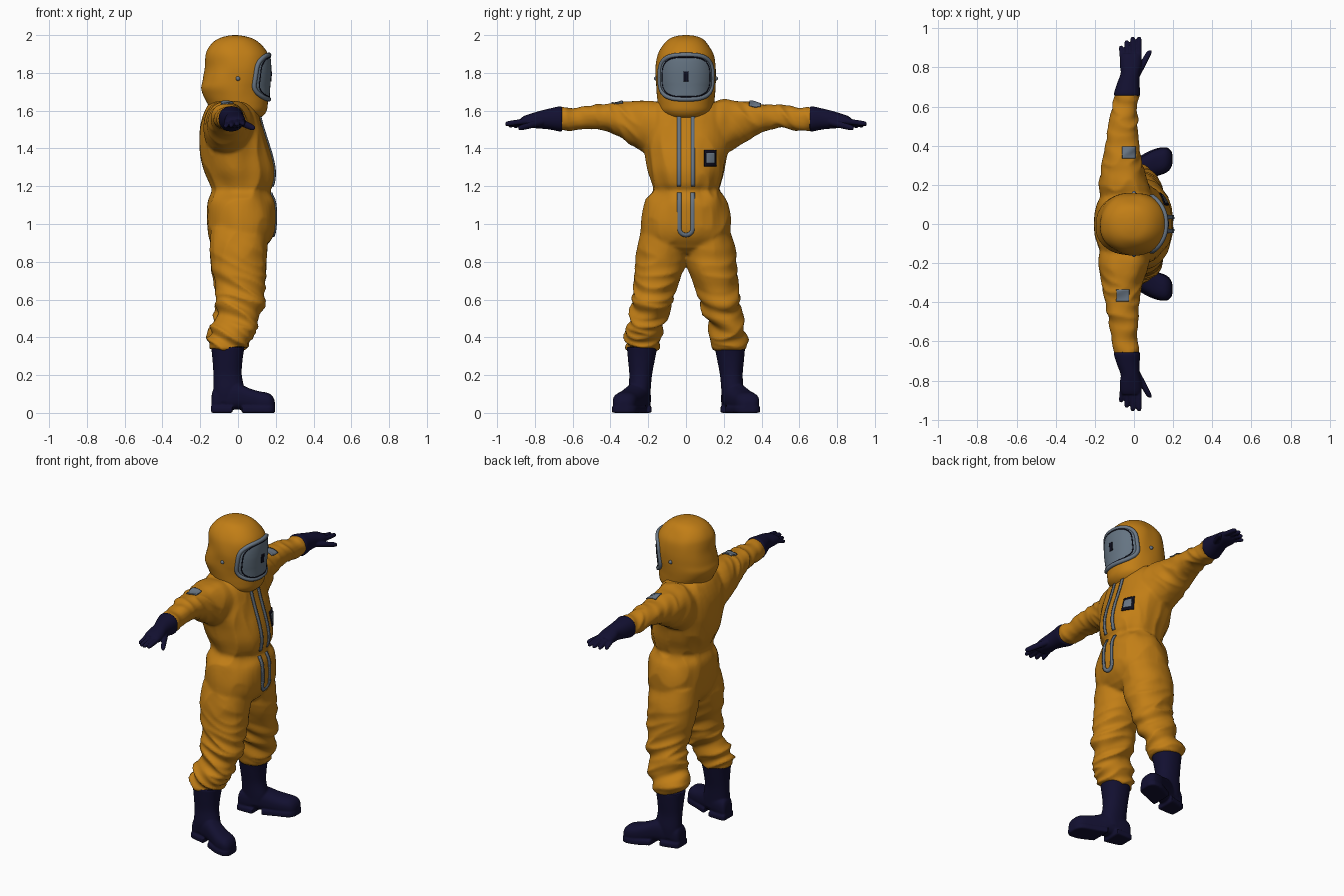
import bpy, bmesh, math
from mathutils import Vector, noise
from mathutils.bvhtree import BVHTree

if "Cube" in bpy.data.objects:
    bpy.data.objects.remove(bpy.data.objects["Cube"])


def material(name, rgb):
    m = bpy.data.materials.new(name)
    m.diffuse_color = (*rgb, 1)
    m.use_nodes = True
    m.node_tree.nodes["Principled BSDF"].inputs["Base Color"].default_value = m.diffuse_color
    return m


ORANGE = material("suit orange", (0.54, 0.21, 0.008))
NAVY = material("rubber navy", (0.006, 0.005, 0.03))
GREY = material("strip grey", (0.14, 0.18, 0.23))
GLASS = material("visor glass", (0.13, 0.175, 0.225))
BLACK = material("gap black", (0.004, 0.004, 0.012))


def catmull(a, b, c, d, t):
    return [0.5 * (2 * q + (r - p) * t + (2 * p - 5 * q + 4 * r - s) * t * t
                   + (3 * q - p - 3 * r + s) * t ** 3) for p, q, r, s in zip(a, b, c, d)]


def loft(bm, rows, axis, side=1, p=2.2, n=40, steps=4):
    """Closed tube through rows (t, a0, a1, b0, b1) along an axis; side=-1 mirrors in y."""
    last = len(rows) - 1
    dense = [catmull(rows[max(i - 1, 0)], rows[i], rows[i + 1], rows[min(i + 2, last)], k / steps)
             for i in range(last) for k in range(steps)] + [rows[-1]]
    rings = []
    for t, a0, a1, b0, b1 in dense:
        ring = []
        for k in range(n):
            c, s = math.cos(2 * math.pi * k / n), math.sin(2 * math.pi * k / n)
            a = (a0 + a1) / 2 + (a1 - a0) / 2 * math.copysign(abs(c) ** (2 / p), c)
            b = (b0 + b1) / 2 + (b1 - b0) / 2 * math.copysign(abs(s) ** (2 / p), s)
            x, y, z = {'z': (a, b, t), 'y': (a, t, b), 'x': (t, a, b)}[axis]
            ring.append(bm.verts.new((x, y * side, z)))
        rings.append(ring)
    faces = [bm.faces.new(rings[0]), bm.faces.new(rings[-1])]
    for r, q in zip(rings, rings[1:]):
        faces += [bm.faces.new((r[k], r[(k + 1) % n], q[(k + 1) % n], q[k])) for k in range(n)]
    bmesh.ops.recalc_face_normals(bm, faces=faces)


def finish(bm, name, mat, voxel=0, smooth=3):
    """Turn a bmesh into a smooth object, fusing overlapping tubes when voxel is set."""
    me = bpy.data.meshes.new(name)
    bm.to_mesh(me)
    bm.free()
    ob = bpy.data.objects.new(name, me)
    bpy.context.collection.objects.link(ob)
    if voxel:
        mod = ob.modifiers.new("fuse", 'REMESH')
        mod.mode, mod.voxel_size = 'VOXEL', voxel
        mod = ob.modifiers.new("soften", 'SMOOTH')
        mod.factor, mod.iterations = 0.5, smooth
        dg = bpy.context.evaluated_depsgraph_get()
        new = bpy.data.meshes.new_from_object(ob.evaluated_get(dg))
        ob.modifiers.clear()
        ob.data = new
    ob.data.materials.clear()
    ob.data.materials.append(mat)
    ob.data.polygons.foreach_set("use_smooth", [True] * len(ob.data.polygons))
    return ob


def displace(ob, func):
    moves = [v.normal * func(v.co) for v in ob.data.vertices]
    for v, m in zip(ob.data.vertices, moves):
        v.co += m
    ob.data.update()


def tree(ob):
    return BVHTree.FromPolygons([v.co.copy() for v in ob.data.vertices],
                                [tuple(f.vertices) for f in ob.data.polygons])


def project(bvh, point, ray, off):
    """Drop a point on a surface along a ray and lift it slightly."""
    ray = Vector(ray)
    loc = bvh.ray_cast(Vector(point) - ray * 3, ray)[0]
    return (loc if loc else Vector(point)) - ray * off


def patch(name, mat, bvh, grid, ray, off=0.004, thick=0.007, cyclic=False):
    """Thin plate that follows a surface, from a grid of points."""
    bm = bmesh.new()
    vs = [[bm.verts.new(project(bvh, q, ray, off)) for q in row] for row in grid]
    for r, q in zip(vs, vs[1:]):
        m = len(r)
        for k in range(m if cyclic else m - 1):
            bm.faces.new((r[k], r[(k + 1) % m], q[(k + 1) % m], q[k]))
    if cyclic:
        bm.faces.new(vs[0])
    bmesh.ops.recalc_face_normals(bm, faces=bm.faces[:])
    ob = finish(bm, name, mat)
    mod = ob.modifiers.new("thickness", 'SOLIDIFY')
    mod.thickness, mod.offset = thick, 0
    return ob


def ramp(v, lo, hi):
    t = min(max((v - lo) / (hi - lo), 0), 1)
    return t * t * (3 - 2 * t)


# Suit: torso, sleeves and trouser legs fused together
bm = bmesh.new()
loft(bm, [(.84, -.10, .11, -.12, .12), (.90, -.145, .165, -.23, .23), (.96, -.16, .195, -.238, .238),
          (1.05, -.165, .20, -.233, .233), (1.12, -.16, .195, -.215, .215), (1.175, -.14, .172, -.176, .176),
          (1.21, -.15, .188, -.18, .18), (1.28, -.18, .195, -.20, .20), (1.36, -.20, .18, -.215, .215),
          (1.44, -.205, .155, -.235, .235), (1.52, -.20, .13, -.235, .235), (1.59, -.18, .11, -.215, .215),
          (1.64, -.15, .08, -.17, .17), (1.66, -.10, .05, -.10, .10)], 'z')
for s in (1, -1):
    loft(bm, [(.08, -.17, .10, 1.32, 1.63), (.18, -.18, .085, 1.36, 1.657), (.24, -.175, .065, 1.39, 1.657),
              (.30, -.165, .045, 1.425, 1.648), (.36, -.155, .03, 1.465, 1.642), (.42, -.145, .025, 1.495, 1.637),
              (.50, -.13, .02, 1.505, 1.63), (.60, -.11, .02, 1.495, 1.617), (.67, -.097, .025, 1.497, 1.615),
              (.685, -.085, .012, 1.51, 1.605)], 'y', s)
    loft(bm, [(.98, -.14, .15, 0, .23), (.88, -.15, .155, -.01, .26), (.80, -.145, .15, -.004, .267),
              (.72, -.135, .147, .03, .272), (.62, -.115, .142, .065, .282), (.55, -.12, .137, .085, .295),
              (.48, -.135, .112, .11, .302), (.41, -.16, .077, .133, .323), (.36, -.157, .05, .143, .32),
              (.338, -.15, .042, .148, .317)], 'z', s)
suit = finish(bm, "suit_body", ORANGE, 0.0095, 4)


def folds(c):
    arm = ramp(abs(c.y), .2, .34) * ramp(c.z, 1.3, 1.4)
    leg = 1 - ramp(c.z, .7, .95)
    body = (1 - arm) * (1 - leg)
    ridge = lambda x, y, z: 0.22 - abs(noise.noise(Vector((x, y, z))))
    d = arm * .020 * ridge(c.x * 6, c.y * 13 + c.z * 8, c.z * 6)
    d += leg * (.02 + .028 * (1 - ramp(c.z, .45, .75))) * ridge(c.x * 4, c.y * 4, c.z * 13 + c.x * 6)
    waist = math.exp(-((c.z - 1.18) / .12) ** 2)
    d += body * (.014 + .012 * waist) * ridge(c.x * 9, c.y * 10, c.z * 5) * ramp(abs(c.y), .03, .1)
    return d


displace(suit, folds)
suit_tree = tree(suit)

# Hood
bm = bmesh.new()
loft(bm, [(1.55, -.10, .09, -.09, .09), (1.57, -.13, .13, -.115, .115), (1.60, -.14, .152, -.138, .138),
          (1.64, -.16, .158, -.145, .145), (1.68, -.185, .16, -.15, .15), (1.72, -.198, .162, -.156, .156),
          (1.76, -.187, .165, -.16, .16), (1.82, -.176, .168, -.161, .161), (1.88, -.172, .164, -.153, .153),
          (1.92, -.162, .148, -.138, .138), (1.96, -.135, .112, -.11, .11), (1.985, -.095, .07, -.08, .08),
          (1.997, -.05, .02, -.04, .04), (2.0, -.02, -.01, -.005, .005)], 'z', n=64)
hood = finish(bm, "hood", ORANGE)
displace(hood, lambda c: .007 * noise.noise(c * 9) * (1 - ramp(c.z, 1.93, 1.99)) * (1 - ramp(c.x, 0, .08)))
hood_tree = tree(hood)


# Visor: glass plate, dark inner gap and raised frame, wrapped on the hood
def oval(scale, n=72, p=3.2):
    pts = []
    for k in range(n):
        c, s = math.cos(2 * math.pi * k / n), math.sin(2 * math.pi * k / n)
        pts.append((0, .139 * scale * math.copysign(abs(c) ** (2 / p), c),
                    1.778 + .117 * scale * math.copysign(abs(s) ** (2 / p), s)))
    return pts


FRONT = (-1, 0, 0)
patch("visor_glass", GLASS, hood_tree, [oval(r / 12) for r in range(1, 13)], FRONT, .005, cyclic=True)


def ring(name, mat, scale, radius, off):
    cu = bpy.data.curves.new(name, 'CURVE')
    cu.dimensions, cu.bevel_depth, cu.bevel_resolution = '3D', radius, 3
    pts = [project(hood_tree, q, FRONT, off) for q in oval(scale)]
    sp = cu.splines.new('POLY')
    sp.points.add(len(pts) - 1)
    for a, b in zip(sp.points, pts):
        a.co = (*b, 1)
    sp.use_cyclic_u = True
    cu.materials.append(mat)
    bpy.context.collection.objects.link(bpy.data.objects.new(name, cu))


ring("visor_frame", GREY, 1.0, .0125, .004)
ring("visor_gap", BLACK, .90, .004, .007)


def rect(u0, u1, v0, v1, make, n=9):
    return [[make(u0 + (u1 - u0) * i / (n - 1), v0 + (v1 - v0) * j / (n - 1)) for i in range(n)]
            for j in range(n)]


on_front = lambda y, z: (0, y, z)
patch("visor_slot", BLACK, hood_tree, rect(-.013, .013, 1.755, 1.808, on_front), FRONT, .010, .004)

# Hood side buttons
for s, label in ((1, "left"), (-1, "right")):
    bm = bmesh.new()
    bmesh.ops.create_uvsphere(bm, u_segments=16, v_segments=10, radius=.012)
    bmesh.ops.translate(bm, verts=bm.verts[:], vec=(0, .157 * s, 1.77))
    finish(bm, "hood_button_" + label, GREY)

# Zip strips: two straight runs above the waist, a U below it
for s, label in ((1, "left"), (-1, "right")):
    grid = [[(0, s * (.026 + .01 * i), 1.575 - .0125 * k) for i in range(3)] for k in range(31)]
    patch("upper_zip_strip_" + label, GREY, suit_tree, grid, FRONT)
grid = []
for w in (.025, .0355, .046):
    side_run = [(w, 1.165 - .0125 * k) for k in range(16)]
    arc = [(w * math.cos(a), .977 - w * math.sin(a)) for a in [math.pi * k / 16 for k in range(1, 16)]]
    path = side_run + arc + [(-y, z) for y, z in reversed(side_run)]
    grid.append([(0, y, z) for y, z in path])
patch("lower_zip_strip", GREY, suit_tree, grid, FRONT)

# Chest badge and shoulder patches
patch("badge_border", BLACK, suit_tree, rect(.097, .16, 1.305, 1.392, on_front), FRONT, .004)
patch("badge_plate", GREY, suit_tree, rect(.107, .151, 1.322, 1.376, on_front), FRONT, .009, .005)
on_top = lambda x, y: (x, y, 1.6)
patch("shoulder_patch_left", GREY, suit_tree, rect(-.06, .008, .335, .395, on_top), (0, 0, -1))
patch("shoulder_patch_right", GREY, suit_tree, rect(-.09, -.025, -.395, -.335, on_top), (0, 0, -1))

for s, label in ((1, "left"), (-1, "right")):
    # Glove: cuff and palm, four fingers and a thumb
    bm = bmesh.new()
    loft(bm, [(.655, -.10, .03, 1.492, 1.62), (.67, -.102, .032, 1.49, 1.623), (.72, -.086, .028, 1.50, 1.612),
              (.77, -.068, .03, 1.505, 1.60), (.81, -.072, .038, 1.508, 1.588), (.85, -.07, .038, 1.512, 1.575),
              (.872, -.06, .03, 1.522, 1.563)], 'y', s)
    fingers = [(.84, -.058, 1.54, .912, -.066, 1.515, .0125), (.84, -.03, 1.545, .94, -.037, 1.52, .0135),
               (.84, -.002, 1.547, .957, -.006, 1.527, .014), (.84, .025, 1.545, .958, .026, 1.53, .0135),
               (.755, .012, 1.54, .888, .083, 1.507, .0165)]
    for y0, x0, z0, y1, x1, z1, r in fingers:
        rows = []
        for t, k in ((0, 1.1), (.3, 1.1), (.6, 1.05), (.85, .95), (.95, .75), (1, .35)):
            x, z = x0 + (x1 - x0) * t, z0 + (z1 - z0) * t
            rows.append((y0 + (y1 - y0) * t, x - r * k, x + r * k, z - r * k, z + r * k))
        loft(bm, rows, 'y', s, 2, 16, 3)
    finish(bm, "glove_" + label, NAVY, .0045, 3)

    # Boot: shaft, foot, heel block and front sole
    bm = bmesh.new()
    loft(bm, [(.06, -.13, .03, .19, .30), (.12, -.13, .035, .187, .305), (.20, -.13, .02, .18, .30),
              (.28, -.135, .024, .165, .307), (.348, -.142, .035, .152, .313)], 'z', s)
    loft(bm, [(-.14, .20, .265, .015, .09), (-.125, .187, .285, .012, .13), (-.06, .187, .30, .014, .15),
              (0, .20, .325, .018, .155), (.06, .225, .355, .014, .13), (.11, .245, .38, .01, .115),
              (.16, .265, .388, .01, .105), (.185, .285, .375, .012, .085), (.195, .31, .355, .03, .06)], 'x', s, 2.5)
    loft(bm, [(-.143, .20, .27, 0, .035), (-.128, .182, .29, 0, .035), (-.03, .184, .315, 0, .035)], 'x', s, 8)
    loft(bm, [(.02, .205, .342, 0, .035), (.10, .238, .382, 0, .035), (.16, .26, .392, 0, .035),
              (.185, .28, .38, 0, .035), (.196, .305, .36, 0, .035)], 'x', s, 8)
    finish(bm, "boot_" + label, NAVY, .006, 2)
